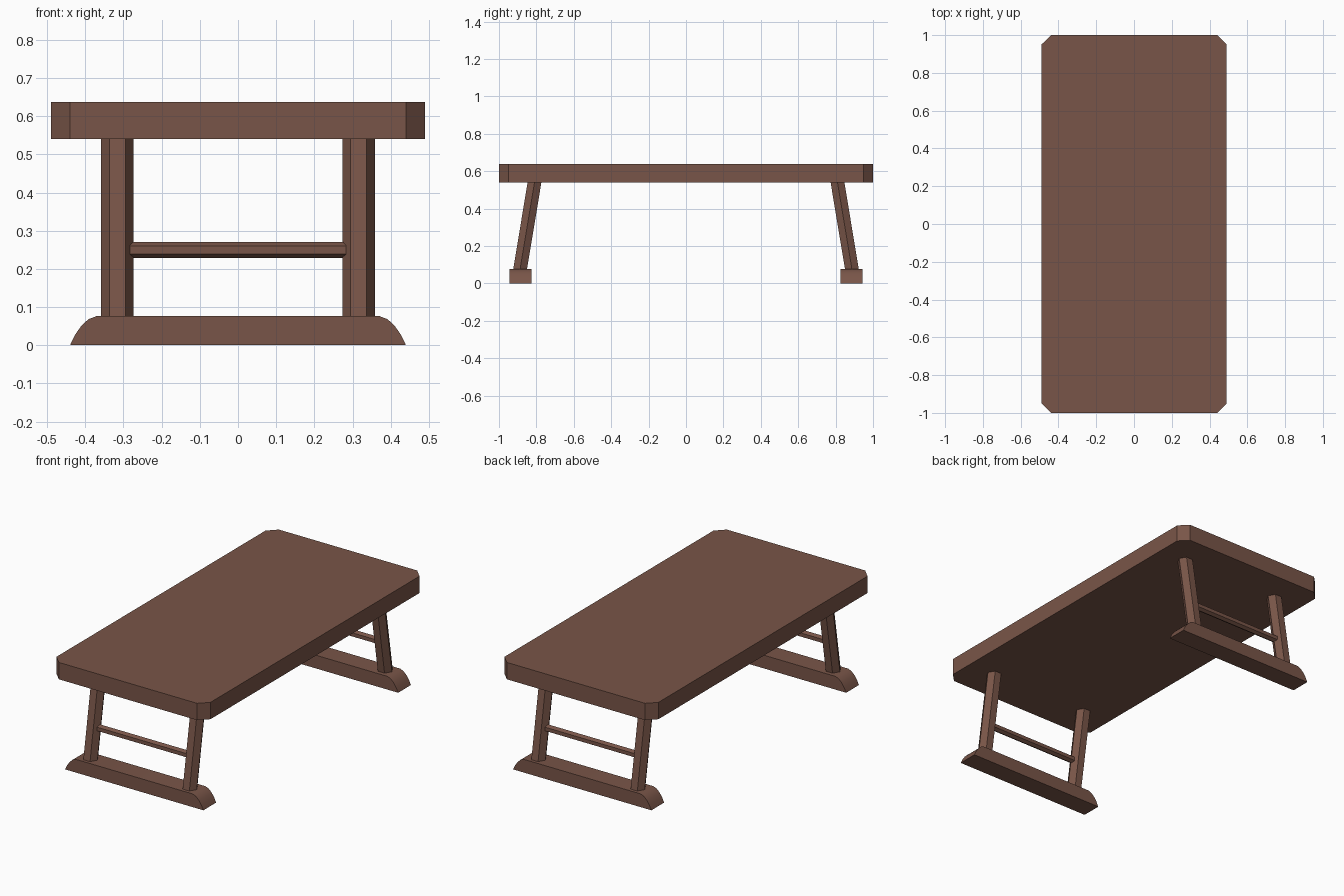
import bpy, bmesh, math
from mathutils import Vector

if "Cube" in bpy.data.objects:
    bpy.data.objects.remove(bpy.data.objects["Cube"])

wood = bpy.data.materials.new("brown wood")
wood.diffuse_color = (0.191, 0.091, 0.065, 1)
wood.use_nodes = True
wood.node_tree.nodes["Principled BSDF"].inputs["Base Color"].default_value = wood.diffuse_color


def finish(bm, name):
    bmesh.ops.recalc_face_normals(bm, faces=bm.faces[:])
    mesh = bpy.data.meshes.new(name)
    bm.to_mesh(mesh)
    bm.free()
    mesh.materials.append(wood)
    obj = bpy.data.objects.new(name, mesh)
    bpy.context.collection.objects.link(obj)
    return obj


def prism(name, outline, offset):
    """Extrude a closed outline of 3D points by an offset."""
    bm = bmesh.new()
    face = bm.faces.new([bm.verts.new(p) for p in outline])
    out = bmesh.ops.extrude_face_region(bm, geom=[face], use_keep_orig=True)
    moved = [g for g in out["geom"] if isinstance(g, bmesh.types.BMVert)]
    bmesh.ops.translate(bm, verts=moved, vec=Vector(offset))
    return finish(bm, name)


# Table top with cut corners
X, Y, C = 0.49, 1.0, 0.05
corners = [(X, Y - C), (X - C, Y), (C - X, Y), (-X, Y - C),
           (-X, C - Y), (C - X, -Y), (X - C, -Y), (X, C - Y)]
prism("table_top", [(x, y, 0.54) for x, y in corners], (0, 0, 0.097))

# Half profile of the sled foot, rounded toward the end
half = [(0.44, 0), (0.427, 0.027), (0.411, 0.050), (0.392, 0.068), (0.371, 0.076)]
foot_profile = half + [(-x, z) for x, z in reversed(half)]

R_LEG, R_RUNG = 0.0425, 0.021
hexagon = [(math.cos(i * math.pi / 3), math.sin(i * math.pi / 3)) for i in range(6)]


def leg_y(z):
    """Leg centre line: it leans outward toward the floor."""
    return 0.887 - (z - 0.076) * 0.166


for side, end in ((-1, "front"), (1, "back")):
    # Foot
    foot = prism(end + "_foot", [(x, side * 0.885 - 0.058, z) for x, z in foot_profile],
                 (0, 0.116, 0))
    bpy.ops.object.select_all(action='DESELECT')
    foot.select_set(True)
    bpy.context.view_layer.objects.active = foot
    bpy.ops.object.shade_smooth_by_angle(angle=math.radians(30))

    # Two hexagonal leaning legs
    z0, z1 = 0.07, 0.545
    for sx, hand in ((-1, "left"), (1, "right")):
        outline = [(sx * 0.316 + R_LEG * a, side * leg_y(z0) + R_LEG * b, z0)
                   for a, b in hexagon]
        prism(f"{end}_{hand}_leg", outline,
              (0, side * (leg_y(z1) - leg_y(z0)), z1 - z0))

    # Hexagonal rung between the legs
    prism(end + "_rung", [(-0.283, side * leg_y(0.249) + R_RUNG * b, 0.249 + R_RUNG * a)
                          for a, b in hexagon], (0.566, 0, 0))
